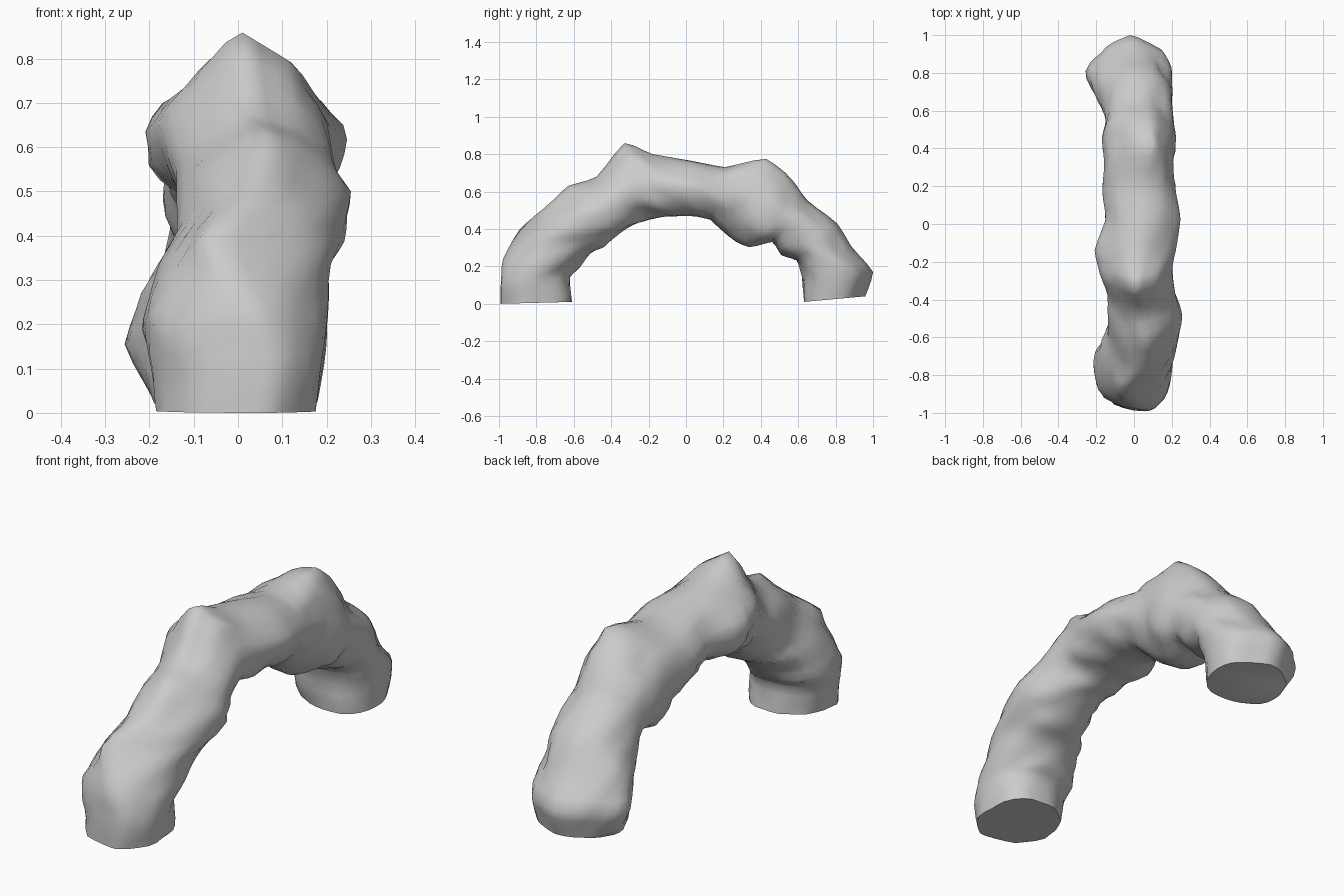
import bpy, bmesh, math
from mathutils import Vector, noise

if "Cube" in bpy.data.objects:
    bpy.data.objects.remove(bpy.data.objects["Cube"])

# Stations along the arch: outer y,z / inner y,z / x min, x max / x of the ridge / outer roundness
STATIONS = [
    (-0.99, 0.00, -0.61, 0.01, -0.18, 0.17, 0.04, 2.3),
    (-0.99, 0.13, -0.62, 0.14, -0.20, 0.19, 0.06, 1.9),
    (-0.98, 0.24, -0.57, 0.19, -0.21, 0.20, 0.03, 1.8),
    (-0.89, 0.40, -0.51, 0.27, -0.18, 0.21, -0.07, 1.5),
    (-0.76, 0.51, -0.44, 0.31, -0.14, 0.235, 0.04, 1.6),
    (-0.63, 0.63, -0.36, 0.37, -0.14, 0.255, 0.06, 1.35),
    (-0.48, 0.68, -0.28, 0.42, -0.14, 0.22, 0.03, 1.5),
    (-0.33, 0.86, -0.20, 0.45, -0.18, 0.20, 0.01, 1.25),
    (-0.18, 0.80, -0.10, 0.47, -0.21, 0.22, 0.02, 1.4),
    (0.03, 0.765, 0.02, 0.47, -0.15, 0.245, 0.03, 1.65),
    (0.21, 0.73, 0.13, 0.45, -0.17, 0.22, 0.05, 1.8),
    (0.43, 0.775, 0.23, 0.36, -0.16, 0.21, 0.10, 1.55),
    (0.57, 0.66, 0.34, 0.305, -0.17, 0.22, 0.05, 1.7),
    (0.65, 0.55, 0.46, 0.33, -0.15, 0.21, 0.02, 1.8),
    (0.81, 0.43, 0.51, 0.26, -0.17, 0.20, 0.02, 1.8),
    (0.88, 0.31, 0.59, 0.23, -0.22, 0.20, 0.02, 1.7),
    (1.00, 0.17, 0.62, 0.14, -0.255, 0.20, -0.02, 1.55),
    (0.96, 0.04, 0.63, 0.01, -0.19, 0.18, 0.00, 1.7),
]
SUB, SIDES, INNER = 3, 28, 2.3


def spline(a, b, c, d, t):
    return 0.5 * (2 * b + (c - a) * t + (2 * a - 5 * b + 4 * c - d) * t * t
                  + (3 * b - a - 3 * c + d) * t ** 3)


def station(i, t):
    q = [STATIONS[min(max(i + k, 0), len(STATIONS) - 1)] for k in (-1, 0, 1, 2)]
    # mix straight and curved spans for a chiselled outline
    return [0.5 * spline(*v, t) + 0.5 * (v[1] + (v[2] - v[1]) * t) for v in zip(*q)]


def section(s):
    oy, oz, iy, iz, x0, x1, ridge, outer = s
    mid = (x0 + x1) / 2
    pts = []
    for k in range(SIDES):
        a = math.tau * k / SIDES
        c, n = math.cos(a), math.sin(a)
        power = outer if c > 0 else INNER
        # superellipse radius along this direction
        r = (abs(c) ** power + abs(n) ** power) ** (-1 / power)
        seed = Vector((n * 0.2, (oy + iy) / 2 + c * 0.15, (oz + iz) / 2 + c * 0.15))
        # rough the diagonals most so the measured outline is kept
        r *= 1 + (noise.noise(seed * 6) * 0.12 + noise.noise(seed * 13) * 0.09) \
            * (0.2 + 0.8 * abs(math.sin(2 * a)))
        u, w = c * r, n * r
        x = mid + w * (x1 - x0) / 2 + (ridge - mid) * max(u, 0) * (1 - abs(n))
        y = (oy + iy) / 2 + u * (oy - iy) / 2
        z = (oz + iz) / 2 + u * (oz - iz) / 2
        pts.append((x, min(max(y, -1), 1), max(z, 0)))
    return pts


# Rock arch: rings lofted from foot to foot
bm = bmesh.new()
params = [(i, j / SUB) for i in range(len(STATIONS) - 1) for j in range(SUB)]
params.append((len(STATIONS) - 2, 1.0))
rings = [[bm.verts.new(p) for p in section(station(*q))] for q in params]
for r0, r1 in zip(rings, rings[1:]):
    for k in range(SIDES):
        m = (k + 1) % SIDES
        bm.faces.new((r0[k], r0[m], r1[m], r1[k]))
# Flat soles
bm.faces.new(rings[0])
bm.faces.new(rings[-1])
bmesh.ops.recalc_face_normals(bm, faces=bm.faces)

mesh = bpy.data.meshes.new("rock_arch")
bm.to_mesh(mesh)
bm.free()
arch = bpy.data.objects.new("rock_arch", mesh)
bpy.context.collection.objects.link(arch)
bpy.context.view_layer.objects.active = arch
arch.select_set(True)
bpy.ops.object.shade_smooth_by_angle(angle=math.radians(60))
